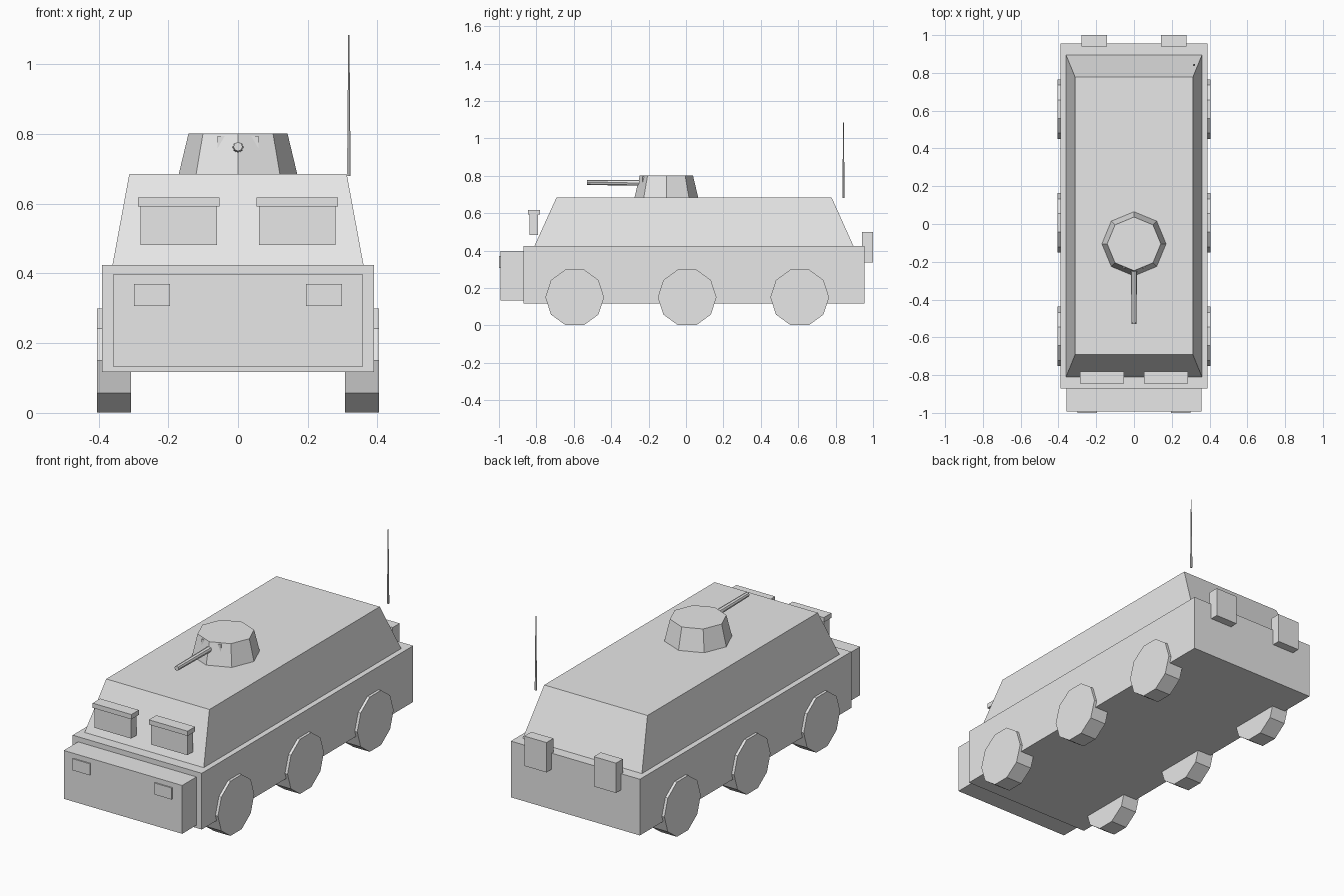
import bpy
import bmesh
import math
from mathutils import Matrix, Vector

cube = bpy.data.objects.get("Cube")
if cube:
    bpy.data.objects.remove(cube, do_unlink=True)

grey = bpy.data.materials.new("plain_grey")
grey.use_nodes = True
grey.diffuse_color = (0.8, 0.8, 0.8, 1)
grey.node_tree.nodes["Principled BSDF"].inputs["Base Color"].default_value = (0.8, 0.8, 0.8, 1)


def finish(name, bm):
    mesh = bpy.data.meshes.new(name)
    bmesh.ops.recalc_face_normals(bm, faces=bm.faces)
    bm.to_mesh(mesh)
    bm.free()
    mesh.materials.append(grey)
    obj = bpy.data.objects.new(name, mesh)
    bpy.context.collection.objects.link(obj)
    return obj


def box(name, xs, ys, zs, top_xs=None, top_ys=None):
    """Box between the given limits, with an optional smaller top."""
    bm = bmesh.new()
    bmesh.ops.create_cube(bm, size=1)
    for v in bm.verts:
        top = v.co.z > 0
        x_lim = top_xs if top and top_xs else xs
        y_lim = top_ys if top and top_ys else ys
        v.co = Vector((x_lim[v.co.x > 0], y_lim[v.co.y > 0], zs[top]))
    return finish(name, bm)


def tube(name, start, end, r1, r2, sides, turn=0):
    """Straight-sided cone or cylinder from start to end."""
    start, end = Vector(start), Vector(end)
    axis = end - start
    bm = bmesh.new()
    spin = Matrix.Rotation(turn, 4, 'Z')
    aim = axis.to_track_quat('Z', 'Y').to_matrix().to_4x4()
    bmesh.ops.create_cone(bm, cap_ends=True, segments=sides, radius1=r1, radius2=r2,
                          depth=axis.length,
                          matrix=Matrix.Translation((start + end) / 2) @ aim @ spin)
    return finish(name, bm)


def wheel(name, side, y):
    """Ten-sided wheel resting on a flat edge."""
    sides, radius, inner, outer = 10, 0.157, 0.307, 0.405
    bm = bmesh.new()
    rings = []
    for x in (inner, outer):
        rings.append([bm.verts.new((side * x,
                                    y + radius * math.cos(math.tau * i / sides),
                                    0.15 + radius * math.sin(math.tau * i / sides)))
                      for i in range(sides)])
    for ring in rings:
        bm.faces.new(ring)
    for i in range(sides):
        j = (i + 1) % sides
        bm.faces.new((rings[0][i], rings[0][j], rings[1][j], rings[1][i]))
    return finish(name, bm)


# Hull, nose and sloped cabin
box("hull", (-0.39, 0.39), (-0.87, 0.955), (0.118, 0.425))
box("nose", (-0.358, 0.358), (-0.993, -0.87), (0.133, 0.397))
box("cabin", (-0.36, 0.36), (-0.81, 0.895), (0.425, 0.685),
    top_xs=(-0.312, 0.312), top_ys=(-0.692, 0.778))

# Turret with mantlet and gun
tube("turret", (0, -0.105, 0.685), (0, -0.105, 0.802), 0.17, 0.142, 8)
box("mantlet", (-0.059, 0.059), (-0.233, -0.15), (0.74, 0.795))
tube("gun_barrel", (0, -0.23, 0.762), (0, -0.53, 0.764), 0.016, 0.013, 8)

# Antenna
tube("antenna", (0.318, 0.842, 0.68), (0.318, 0.842, 1.085), 0.006, 0.002, 6)

# Paired parts
for side, label in ((1, "left"), (-1, "right")):
    def span(centre, half):
        return (side * centre - half, side * centre + half)

    box(label + "_headlight", span(0.247, 0.052), (-1.0, -0.98), (0.307, 0.37))
    box(label + "_window", span(0.17, 0.11), (-0.837, -0.79), (0.482, 0.595))
    box(label + "_window_visor", span(0.17, 0.117), (-0.845, -0.78), (0.592, 0.618))
    box(label + "_rear_box", span(0.21, 0.067), (0.94, 1.0), (0.337, 0.5))
    for place, y in (("front", -0.595), ("middle", 0.006), ("rear", 0.608)):
        wheel(f"{place}_{label}_wheel", side, y)
